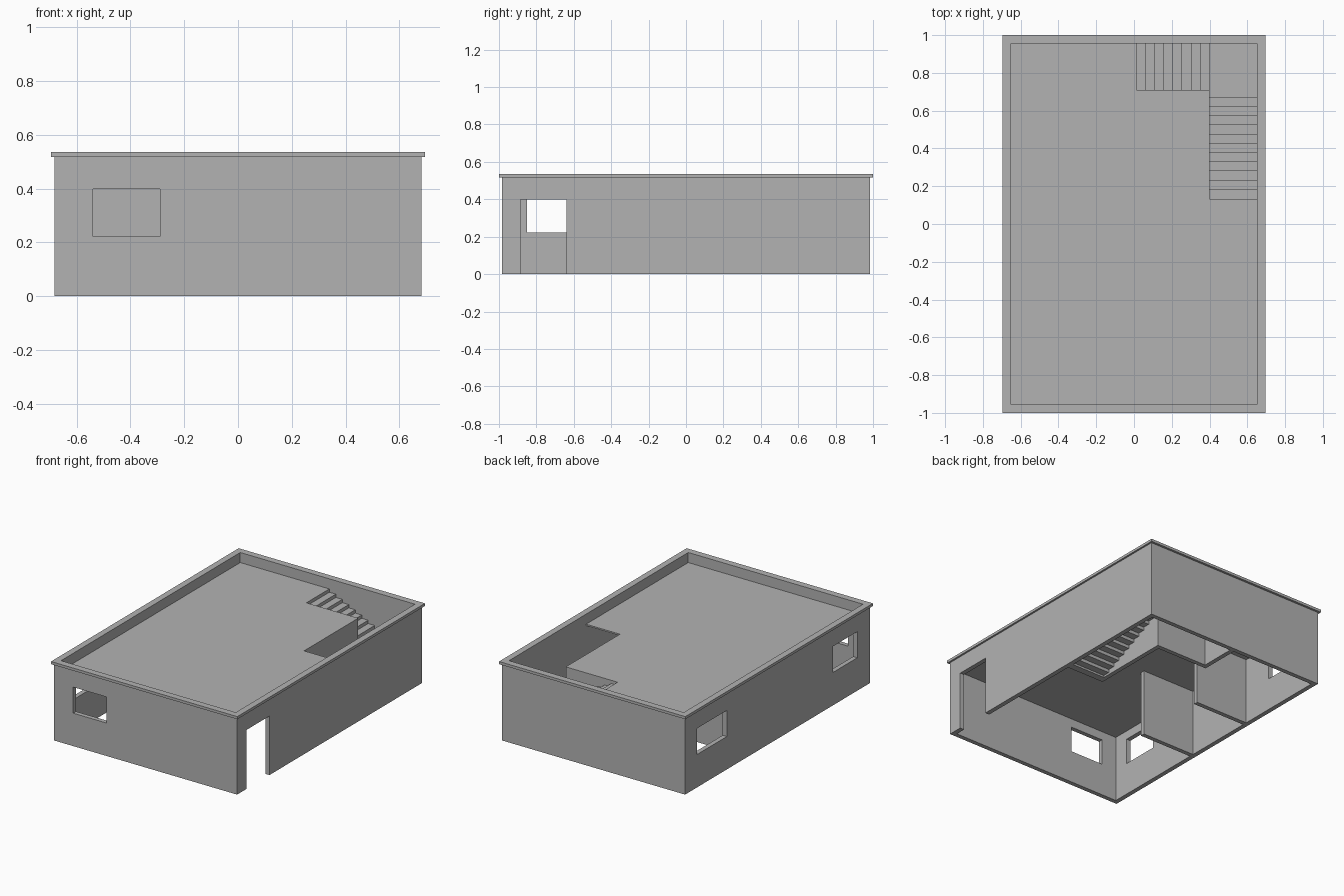
import bpy, bmesh

if "Cube" in bpy.data.objects:
    bpy.data.objects.remove(bpy.data.objects["Cube"], do_unlink=True)

# One plaster grey for the whole building
plaster = bpy.data.materials.new("plaster_grey")
plaster.use_nodes = True
GREY = (0.45, 0.45, 0.45, 1)
plaster.diffuse_color = GREY
plaster.node_tree.nodes["Principled BSDF"].inputs["Base Color"].default_value = GREY


def prism(name, outline, z0, z1):
    """Upright prism over a plan outline."""
    bm = bmesh.new()
    base = bm.faces.new([bm.verts.new((x, y, z0)) for x, y in outline])
    top = bmesh.ops.extrude_face_region(bm, geom=[base])["geom"]
    bmesh.ops.translate(bm, vec=(0, 0, z1 - z0),
                        verts=[v for v in top if isinstance(v, bmesh.types.BMVert)])
    bmesh.ops.recalc_face_normals(bm, faces=bm.faces)
    mesh = bpy.data.meshes.new(name)
    bm.to_mesh(mesh)
    bm.free()
    mesh.materials.append(plaster)
    obj = bpy.data.objects.new(name, mesh)
    bpy.context.collection.objects.link(obj)
    return obj


def box(name, x0, x1, y0, y1, z0, z1):
    return prism(name, [(x0, y0), (x1, y0), (x1, y1), (x0, y1)], z0, z1)


def cut(obj, *bounds):
    """Cut a box-shaped opening and drop the cutter."""
    cutter = box("cutter", *bounds)
    cutter.hide_render = True
    mod = obj.modifiers.new("opening", "BOOLEAN")
    mod.operation = "DIFFERENCE"
    mod.solver = "EXACT"
    mod.object = cutter
    bpy.context.view_layer.objects.active = obj
    bpy.ops.object.modifier_apply(modifier=mod.name)
    bpy.data.objects.remove(cutter, do_unlink=True)


IN_X, IN_Y = 0.652, 0.955        # inner faces of the outer walls
OUT_X, OUT_Y = 0.683, 0.985
WALL_TOP, TOP = 0.517, 0.535
ROOF, CEILING = 0.467, 0.457
SILL, HEAD = 0.222, 0.398

# Outer walls, open below, with door and windows
walls = box("outer_walls", -OUT_X, OUT_X, -OUT_Y, OUT_Y, 0, WALL_TOP)
cut(walls, -IN_X, IN_X, -IN_Y, IN_Y, -1, 1)
cut(walls, 0.6, 0.8, -0.885, -0.64, -0.1, HEAD)
cut(walls, -0.54, -0.29, -1.1, -0.9, SILL, HEAD)
for y0, y1 in ((-0.85, -0.59), (0.54, 0.86)):
    cut(walls, -0.8, -0.6, y0, y1, SILL, HEAD)

# Coping on the parapet
coping = box("parapet_coping", -0.695, 0.695, -1, 1, WALL_TOP, TOP)
cut(coping, -IN_X, IN_X, -IN_Y, IN_Y, 0, 1)

# Roof slab with the stairwell left out of its corner
WELL_X, WELL_Y = 0.40, 0.71
START_Y, END_X = 0.133, 0.013
prism("roof_slab", [
    (-IN_X, -IN_Y), (IN_X, -IN_Y), (IN_X, START_Y), (WELL_X, START_Y),
    (WELL_X, WELL_Y), (END_X, WELL_Y), (END_X, IN_Y), (-IN_X, IN_Y)], CEILING, ROOF)

# Walls around the stairwell
T = 0.03
prism("stairwell_walls", [
    (WELL_X, START_Y), (WELL_X, WELL_Y), (END_X, WELL_Y), (END_X, IN_Y),
    (END_X - T, IN_Y), (END_X - T, WELL_Y - T), (WELL_X - T, WELL_Y - T),
    (WELL_X - T, START_Y)], 0, CEILING)

# Room partitions
for name, y in (("front_partition", -0.2), ("back_partition", 0.32)):
    box(name, -IN_X, -0.25, y - T, y, 0, CEILING)

# Stairs: lower flight, corner landing, upper flight
LOWER, UPPER = 11, 8
LAND_Y = 0.67
rise = ROOF / (LOWER + UPPER + 2)
run_y = (LAND_Y - START_Y) / LOWER
run_x = (WELL_X - END_X) / UPPER


def step(name, number, x0, x1, y0, y1):
    top = number * rise
    box(name, x0, x1, y0, y1, max(0, top - 1.4 * rise), top)


for i in range(LOWER):
    y = START_Y + i * run_y
    step("lower_step", i + 1, WELL_X, IN_X, y, y + run_y)
step("landing", LOWER + 1, WELL_X, IN_X, LAND_Y, IN_Y)
for i in range(UPPER):
    x = WELL_X - i * run_x
    step("upper_step", LOWER + 2 + i, x - run_x, x, WELL_Y, IN_Y)
